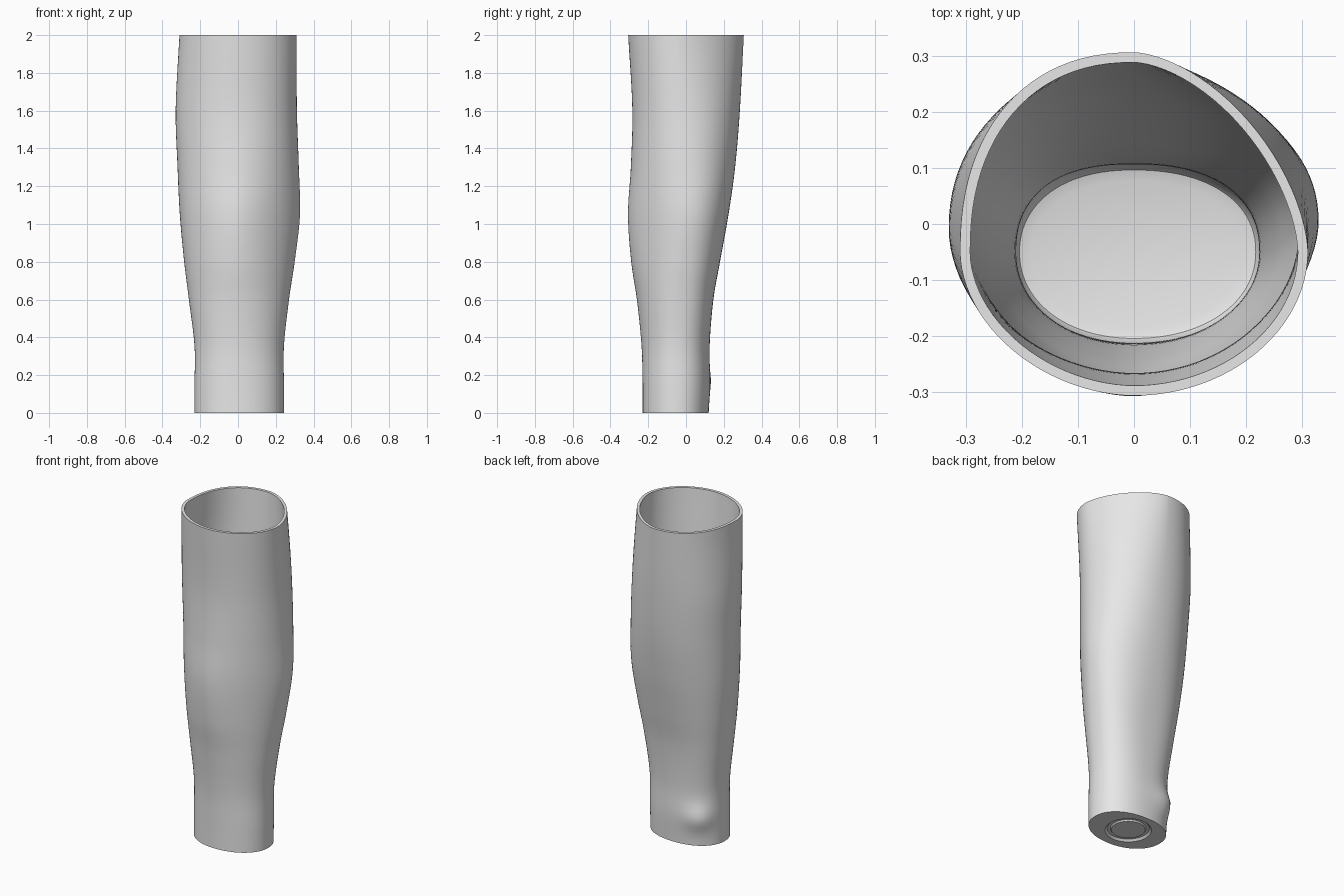
import bpy
import bmesh
import math

SEGMENTS = 96
RINGS = 64
WALL = 0.018
FLOOR_Z = 0.035

# Each level: z, right, left, front, back, middle y,
# then roundness of the back-left, back-right, front-right, front-left corners
LEVELS = [
    (0.0, -.23, .243, -.23, .12, -.05, 2.2, 2.15, 2.1, 2.1),
    (.15, -.23, .243, -.23, .127, -.05, 2.25, 2.2, 2.1, 2.1),
    (.35, -.23, .243, -.235, .125, -.05, 2.35, 2.4, 2.05, 2.0),
    (.6, -.26, .27, -.26, .145, -.04, 2.5, 2.5, 2.0, 1.9),
    (.8, -.285, .3, -.29, .18, -.02, 2.4, 2.3, 1.95, 1.75),
    (1.05, -.308, .328, -.307, .225, 0, 2.25, 2.1, 1.9, 1.68),
    (1.3, -.32, .322, -.292, .26, 0, 2.15, 2.1, 1.9, 1.85),
    (1.6, -.33, .312, -.284, .285, -.01, 2.0, 2.15, 1.9, 2.0),
    (2.0, -.31, .31, -.306, .306, -.05, 1.65, 2.25, 1.87, 1.97),
]


def slope(i):
    """Rate of change of every column at one level."""
    a, b = LEVELS[max(i - 1, 0)], LEVELS[min(i + 1, len(LEVELS) - 1)]
    return [(q - p) / (b[0] - a[0]) for p, q in zip(a, b)]


def section_at(z):
    """Smoothly interpolate the level table at height z."""
    i = 0
    while i < len(LEVELS) - 2 and z > LEVELS[i + 1][0]:
        i += 1
    a, b = LEVELS[i], LEVELS[i + 1]
    span = b[0] - a[0]
    u = (z - a[0]) / span
    ease = u * u * (3 - 2 * u)
    lead, trail = u * (1 - u) ** 2, u * u * (u - 1)
    return [p + (q - p) * ease + span * (lead * m + trail * n)
            for p, q, m, n in zip(a, b, slope(i), slope(i + 1))]


def outline(z, inset=0.0):
    """Closed cross-section with four differently rounded quarters."""
    _, right, left, front, back, mid, *rounds = section_at(z)
    points = []
    for k in range(SEGMENTS):
        t = math.tau * k / SEGMENTS
        c, s = math.cos(t), math.sin(t)
        power = 2 / rounds[4 * k // SEGMENTS]
        half_x = (left if c > 0 else -right) - inset
        half_y = (back - mid if s > 0 else mid - front) - inset
        # Soft heel-side bump low on the back right
        off = (t - math.radians(128)) / 0.42
        bump = 0.026 * math.exp(-off * off - ((z - 0.17) / 0.075) ** 2)
        x = math.copysign(abs(c) ** power, c) * half_x + bump * c
        y = math.copysign(abs(s) ** power, s) * half_y + bump * s
        points.append((x, mid + y, z))
    return points


def circle(radius, z):
    return [(radius * math.cos(math.tau * k / SEGMENTS),
             -0.05 + radius * math.sin(math.tau * k / SEGMENTS), z)
            for k in range(SEGMENTS)]


# Continuous run of rings: underside, outer wall, rim, inner wall, floor
rings = [circle(0.095, 0.004), circle(0.1, 0.012), circle(0.118, 0.012),
         circle(0.13, 0.0)]
rings += [outline(2 * i / RINGS) for i in range(RINGS + 1)]
rings += [outline(2 - (2 - FLOOR_Z - 0.02) * i / RINGS, WALL)
          for i in range(RINGS + 1)]
rings += [outline(FLOOR_Z + 0.006, WALL + 0.008),
          outline(FLOOR_Z, WALL + 0.028)]

bm = bmesh.new()
loops = [[bm.verts.new(p) for p in ring] for ring in rings]
for low, high in zip(loops, loops[1:]):
    for k in range(SEGMENTS):
        n = (k + 1) % SEGMENTS
        bm.faces.new((low[k], low[n], high[n], high[k]))
bm.faces.new(list(reversed(loops[0])))
bm.faces.new(loops[-1])
bmesh.ops.recalc_face_normals(bm, faces=bm.faces)

# Remove the default cube
cube = bpy.data.objects.get("Cube")
if cube:
    bpy.data.objects.remove(cube, do_unlink=True)

mesh = bpy.data.meshes.new("hollow_leg_shell")
bm.to_mesh(mesh)
bm.free()
shell = bpy.data.objects.new("hollow_leg_shell", mesh)
bpy.context.collection.objects.link(shell)

# Plain grey
grey = bpy.data.materials.new("plain_grey")
grey.use_nodes = True
colour = (0.8, 0.8, 0.8, 1)
grey.diffuse_color = colour
for node in grey.node_tree.nodes:
    if node.type == 'BSDF_PRINCIPLED':
        node.inputs["Base Color"].default_value = colour
mesh.materials.append(grey)

bpy.ops.object.select_all(action='DESELECT')
shell.select_set(True)
bpy.context.view_layer.objects.active = shell
bpy.ops.object.shade_smooth_by_angle(angle=math.radians(35))
